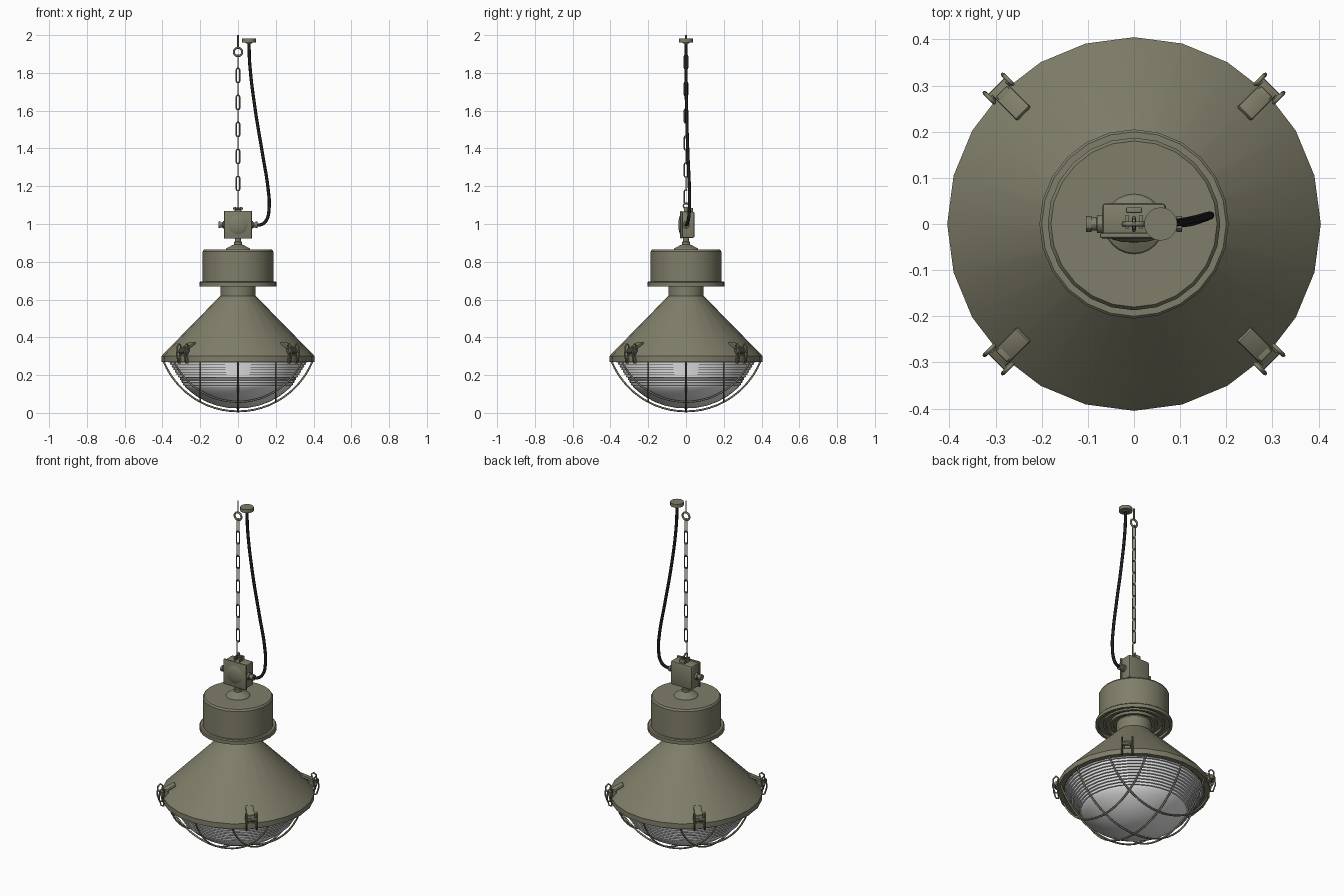
import bpy, bmesh, math
from mathutils import Matrix, Vector

if "Cube" in bpy.data.objects:
    bpy.data.objects.remove(bpy.data.objects["Cube"])

def mat(name, rgb):
    m = bpy.data.materials.new(name)
    m.diffuse_color = (*rgb, 1)
    m.use_nodes = True
    m.node_tree.nodes["Principled BSDF"].inputs["Base Color"].default_value = m.diffuse_color
    return m

OLIVE = mat("olive_paint", (0.215, 0.208, 0.142))
RUBBER = mat("black_rubber", (0.012, 0.012, 0.012))
GLASS = mat("pale_glass", (0.8, 0.8, 0.8))

def finish(name, bm, m, xf=None, angle=30):
    bmesh.ops.recalc_face_normals(bm, faces=bm.faces)
    me = bpy.data.meshes.new(name)
    bm.to_mesh(me)
    bm.free()
    me.materials.append(m)
    ob = bpy.data.objects.new(name, me)
    bpy.context.collection.objects.link(ob)
    if xf is not None:
        ob.matrix_world = xf
    bpy.ops.object.select_all(action='DESELECT')
    ob.select_set(True)
    bpy.context.view_layer.objects.active = ob
    bpy.ops.object.shade_smooth_by_angle(angle=math.radians(angle))
    return ob

def lathe(name, profile, m, n=24, xf=None, angle=30):
    """Revolve (radius, z) points about z; radius 0 becomes a pole."""
    bm = bmesh.new()
    rings = []
    for r, z in profile:
        if r == 0:
            rings.append([bm.verts.new((0, 0, z))] * n)
        else:
            rings.append([bm.verts.new((r * math.cos(2 * math.pi * i / n),
                                        r * math.sin(2 * math.pi * i / n), z)) for i in range(n)])
    for a, b in zip(rings, rings[1:]):
        for i in range(n):
            j = (i + 1) % n
            f = list(dict.fromkeys((a[i], a[j], b[j], b[i])))
            if len(f) > 2:
                bm.faces.new(f)
    return finish(name, bm, m, xf, angle)

def box(name, size, m, xf, bevel=0.0):
    bm = bmesh.new()
    bmesh.ops.create_cube(bm, size=1)
    bmesh.ops.scale(bm, vec=size, verts=bm.verts)
    if bevel:
        bmesh.ops.bevel(bm, geom=bm.edges[:], offset=bevel, segments=2, affect='EDGES', profile=0.5)
    return finish(name, bm, m, xf)

def tube(name, pts, r, m, closed=False, xf=None, smooth_path=False, res=2):
    """Round wire along a path, converted to mesh."""
    cu = bpy.data.curves.new(name, 'CURVE')
    cu.dimensions = '3D'
    cu.bevel_depth, cu.bevel_resolution, cu.use_fill_caps = r, res, True
    if smooth_path:
        sp = cu.splines.new('BEZIER')
        sp.bezier_points.add(len(pts) - 1)
        for b, p in zip(sp.bezier_points, pts):
            b.co = p
            b.handle_left_type = b.handle_right_type = 'AUTO'
    else:
        sp = cu.splines.new('POLY')
        sp.points.add(len(pts) - 1)
        for b, p in zip(sp.points, pts):
            b.co = (*p, 1)
    sp.use_cyclic_u = closed
    cu.materials.append(m)
    ob = bpy.data.objects.new(name, cu)
    bpy.context.collection.objects.link(ob)
    if xf is not None:
        ob.matrix_world = xf
    bpy.ops.object.select_all(action='DESELECT')
    ob.select_set(True)
    bpy.context.view_layer.objects.active = ob
    bpy.ops.object.convert(target='MESH')
    return ob

T = Matrix.Translation
def R(deg, ax):
    return Matrix.Rotation(math.radians(deg), 4, ax)

# Conical shade with its rim
lathe("shade", [(0.36, 0.285), (0.375, 0.27), (0.405, 0.27), (0.405, 0.30), (0.395, 0.312),
                (0.093, 0.62), (0.093, 0.68)], OLIVE)

# Gear housing: ringed underside, flange, drum and domed mount
lathe("housing", [(0.09, 0.685), (0.11, 0.685), (0.11, 0.675), (0.125, 0.675), (0.125, 0.69),
                  (0.15, 0.69), (0.15, 0.675), (0.165, 0.675), (0.165, 0.685), (0.19, 0.685),
                  (0.19, 0.67), (0.205, 0.67), (0.205, 0.69), (0.2, 0.695), (0.187, 0.695),
                  (0.187, 0.855), (0.18, 0.865), (0, 0.866)], OLIVE)
lathe("mount_dome", [(0.066, 0.864), (0.062, 0.871), (0.03, 0.888), (0.022, 0.891),
                     (0.022, 0.905), (0.016, 0.907), (0.016, 0.93)], OLIVE)
box("housing_plate", (0.008, 0.022, 0.045), OLIVE, R(208, 'Z') @ T((0.182, 0, 0.797)))

# Ribbed upper glass running into a smooth bowl
prof = []
for i in range(10):
    z = 0.275 - i * 0.0135
    r = 0.368 - 0.0085 * i
    prof += [(r, z), (r - 0.001, z - 0.007), (r - 0.009, z - 0.008), (r - 0.010, z - 0.013)]
prof += [(0.280, 0.138), (0.252, 0.112), (0.215, 0.085), (0.165, 0.058), (0.11, 0.038),
         (0.055, 0.027), (0, 0.024)]
lathe("glass_bowl", prof, GLASS, 32, angle=35)

# Guard cage: three wires each way on a spherical cap
RS, CZ = 0.4255, 0.4335
for k, d in enumerate((-0.2, 0, 0.2)):
    rad = math.sqrt(RS * RS - d * d)
    a = math.acos((CZ - 0.275) / rad)
    arc = [(rad * math.sin(t), CZ - rad * math.cos(t)) for t in [a * (i / 12 - 1) for i in range(25)]]
    tube(f"guard_wire_x{k}", [(s, d, z) for s, z in arc], 0.005, OLIVE)
    tube(f"guard_wire_y{k}", [(d, s, z) for s, z in arc], 0.005, OLIVE)

# Four toggle latches on the rim (local x points outward)
for k in range(4):
    xf = R(45 + 90 * k, 'Z')
    box(f"latch_lever_{k}", (0.085, 0.042, 0.014), OLIVE, xf @ T((0.376, 0, 0.352)) @ R(28, 'Y'), 0.004)
    box(f"latch_foot_{k}", (0.03, 0.034, 0.05), OLIVE, xf @ T((0.392, 0, 0.325)), 0.004)
    lathe(f"latch_roller_{k}", [(0, -0.026), (0.011, -0.026), (0.011, 0.026), (0, 0.026)],
          OLIVE, 10, xf @ T((0.412, 0, 0.325)) @ R(90, 'X'))
    loop = [(0.404, 0.264), (0.418, 0.266), (0.430, 0.305), (0.426, 0.352), (0.412, 0.366),
            (0.400, 0.356), (0.408, 0.31)]
    for s in (-1, 1):
        tube(f"latch_loop_{k}", [(x, s * 0.028, z) for x, z in loop], 0.0045, OLIVE, True, xf, res=1)

# Junction box with cover, round boss and cable glands
box("junction_box", (0.138, 0.070, 0.138), OLIVE, T((0, 0.01, 0.996)), 0.008)
box("junction_cover", (0.148, 0.012, 0.148), OLIVE, T((0, -0.025, 0.996)), 0.005)
lathe("cover_boss", [(0.052, 0), (0.045, 0.004), (0.025, 0.009), (0, 0.010)], OLIVE, 20,
      T((0, -0.030, 0.996)) @ R(90, 'X'))
gland = [(0.020, 0.066), (0.020, 0.080), (0.014, 0.081), (0.014, 0.092),
         (0.017, 0.092), (0.017, 0.104), (0, 0.104)]
for side, deg in (("right", 90), ("left", -90)):
    lathe(f"gland_{side}", gland, OLIVE, 12, T((0, 0, 0.995)) @ R(deg, 'Y'))

# Hanger bracket and eye on top of the box
for s in (-1, 1):
    box("hanger_lug", (0.007, 0.03, 0.03), OLIVE, T((s * 0.015, 0.005, 1.076)), 0.002)
box("hanger_bridge", (0.034, 0.012, 0.024), OLIVE, T((0, 0.03, 1.074)), 0.002)
tube("hanger_pin", [(-0.026, 0, 1.082), (0.026, 0, 1.082)], 0.005, OLIVE)

def ring(r, cz, n=16):
    return [(r * math.cos(2 * math.pi * i / n), 0, cz + r * math.sin(2 * math.pi * i / n)) for i in range(n)]
tube("hanger_eye", ring(0.014, 1.096), 0.0038, OLIVE, True, R(90, 'Z'))

# Chain of alternating links; the lowest one is an open hook
def link(h=0.0385, w=0.0095):
    pts = []
    for base, s in ((0, 1), (180, -1)):
        for i in range(6):
            a = math.radians(base + 36 * i)
            pts.append((w * math.cos(a), 0, s * (h - w) + w * math.sin(a)))
    return pts
for k in range(11):
    xf = T((0, 0, 1.143 + 0.0715 * k)) @ R(90 if k % 2 == 0 else 0, 'Z')
    pts = link()
    tube(f"chain_link_{k}", pts if k else pts[1:], 0.0035, OLIVE, k > 0, xf, res=1)
tube("ceiling_ring", ring(0.022, 1.911, 20), 0.0055, OLIVE, True)
tube("ceiling_pin", [(0, 0, 1.93), (0, 0, 2.0)], 0.004, OLIVE)

# Power cable and ceiling cap
tube("power_cable", [(0.058, 0, 1.965), (0.062, 0.0, 1.85), (0.092, 0.003, 1.6), (0.13, 0.010, 1.37),
                     (0.160, 0.018, 1.18), (0.165, 0.018, 1.09), (0.15, 0.012, 1.02),
                     (0.125, 0.004, 0.998), (0.095, 0, 0.995)], 0.0085, RUBBER, smooth_path=True)
lathe("ceiling_cap", [(0, 1.955), (0.016, 1.955), (0.018, 1.96), (0.036, 1.961), (0.036, 1.981), (0, 1.981)],
      OLIVE, 20, T((0.058, 0, 0)))
